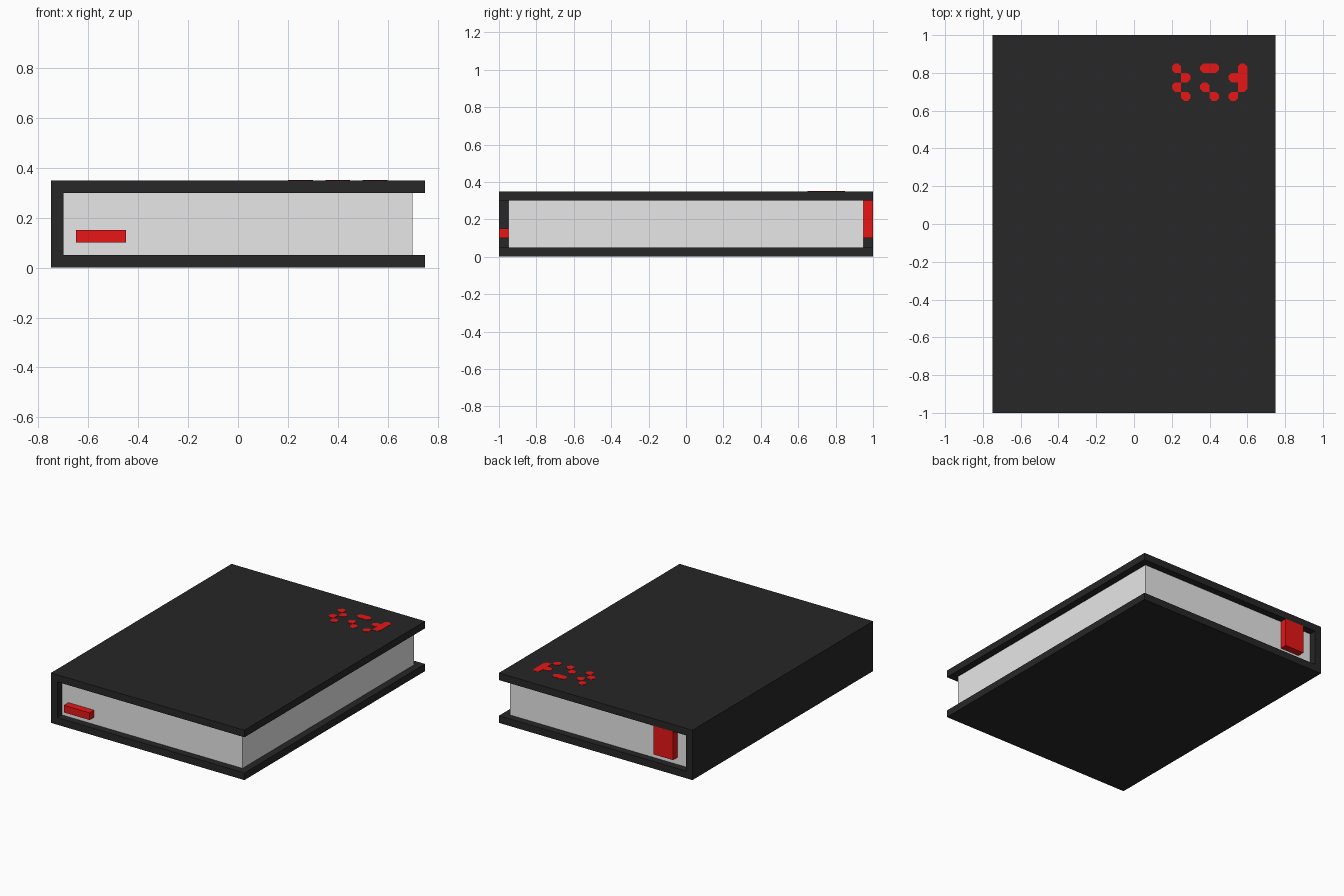
import bpy
import bmesh

if "Cube" in bpy.data.objects:
    bpy.data.objects.remove(bpy.data.objects["Cube"], do_unlink=True)


def make_material(name, rgb):
    mat = bpy.data.materials.new(name)
    mat.use_nodes = True
    mat.diffuse_color = (*rgb, 1)
    bsdf = next(n for n in mat.node_tree.nodes if n.type == 'BSDF_PRINCIPLED')
    bsdf.inputs["Base Color"].default_value = (*rgb, 1)
    return mat


BLACK = make_material("cover black", (0.02, 0.02, 0.02))
PAPER = make_material("paper grey", (0.8, 0.8, 0.8))
RED = make_material("ribbon red", (0.8, 0.008, 0.008))


def extrude_outlines(name, outlines, depth, mat):
    """Solid made by extruding each closed 3D outline along a vector."""
    bm = bmesh.new()
    for points in outlines:
        face = bm.faces.new([bm.verts.new(p) for p in points])
        ext = bmesh.ops.extrude_face_region(bm, geom=[face], use_keep_orig=True)
        moved = [g for g in ext["geom"] if isinstance(g, bmesh.types.BMVert)]
        bmesh.ops.translate(bm, verts=moved, vec=depth)
    bmesh.ops.recalc_face_normals(bm, faces=bm.faces[:])
    mesh = bpy.data.meshes.new(name)
    bm.to_mesh(mesh)
    bm.free()
    mesh.materials.append(mat)
    obj = bpy.data.objects.new(name, mesh)
    bpy.context.collection.objects.link(obj)
    return obj


def box(name, x, y, z, mat):
    outline = [(x[0], y[0], z[0]), (x[1], y[0], z[0]),
               (x[1], y[0], z[1]), (x[0], y[0], z[1])]
    return extrude_outlines(name, [outline], (0, y[1] - y[0], 0), mat)


# Cover: C-shaped section with the spine on the -x side
section = [(-0.75, 0), (0.75, 0), (0.75, 0.05), (-0.7, 0.05),
           (-0.7, 0.3), (0.75, 0.3), (0.75, 0.35), (-0.75, 0.35)]
extrude_outlines("cover", [[(x, -1, z) for x, z in section]], (0, 2, 0), BLACK)

# Page block and the two ribbon ends
box("pages", (-0.7, 0.7), (-0.95, 0.95), (0.05, 0.3), PAPER)
box("front_ribbon", (-0.65, -0.45), (-1.0, -0.95), (0.10, 0.15), RED)
box("back_ribbon", (-0.6, -0.45), (0.95, 1.0), (0.10, 0.30), RED)

# Dotted ornament on the top cover: grid cells whose free corners are cut off
PATTERN = ["#..##..#",
           ".#....##",
           "#..#...#",
           ".#..#.#."]
PITCH, CUT = 0.05, 0.016
cells = {(c, -r) for r, row in enumerate(PATTERN)
         for c, ch in enumerate(row) if ch == "#"}
outlines = []
for c, r in sorted(cells):
    cx, cy, h = 0.225 + c * PITCH, 0.825 + r * PITCH, PITCH / 2
    points = []
    for sx, sy in ((1, 1), (-1, 1), (-1, -1), (1, -1)):
        joined = cells & {(c + sx, r), (c, r + sy), (c + sx, r + sy)}
        if joined:
            corner = [(h, h)]
        else:
            corner = [(h, h - CUT), (h - CUT, h)]
            if sx * sy < 0:
                corner.reverse()
        points += [(cx + sx * a, cy + sy * b, 0.35) for a, b in corner]
    outlines.append(points)
extrude_outlines("cover_ornament", outlines, (0, 0, 0.002), RED)
